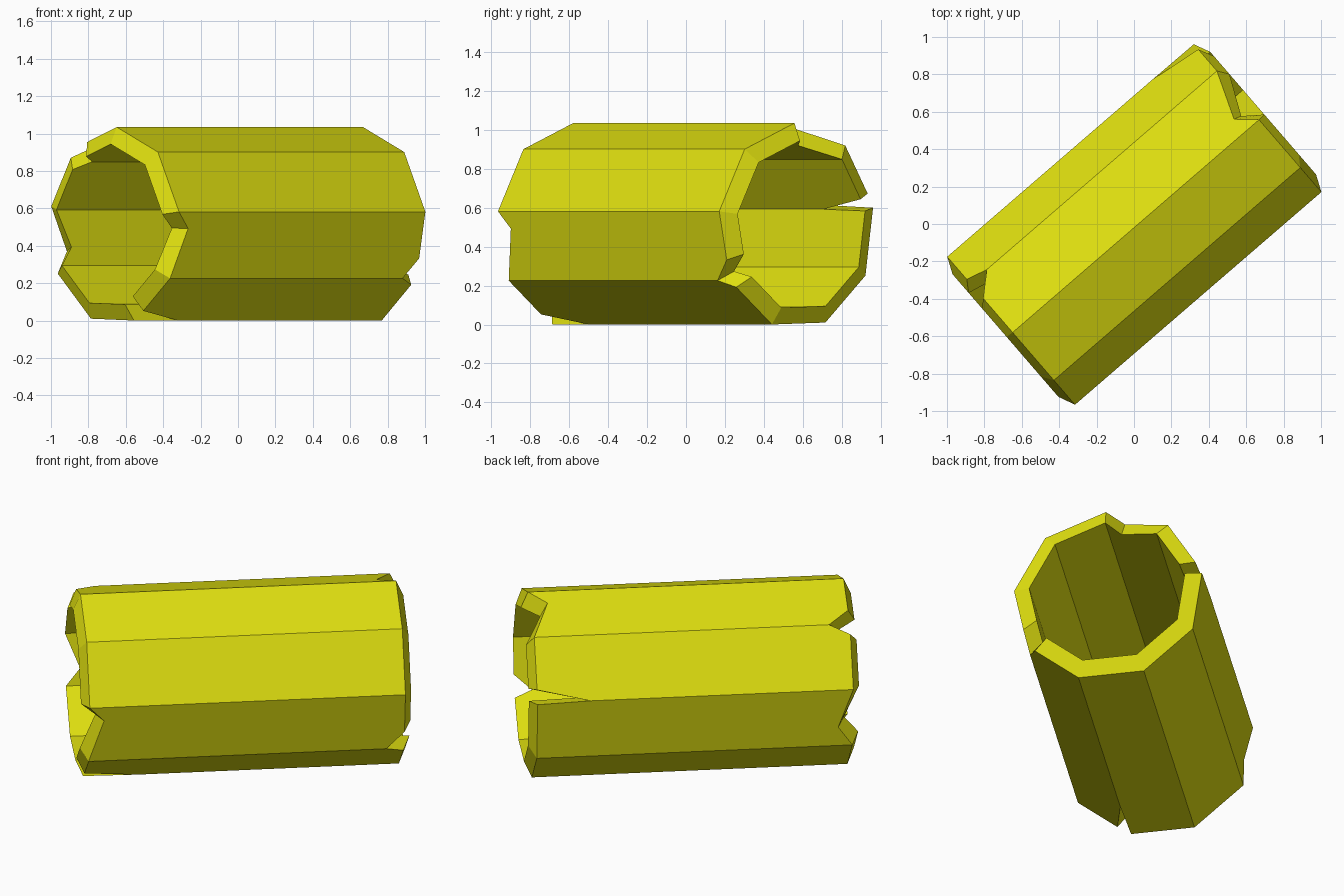
import bpy, bmesh, math
from mathutils import Vector

if "Cube" in bpy.data.objects:
    bpy.data.objects.remove(bpy.data.objects["Cube"])

SIDES = 9
R_OUT, R_IN = 0.531, 0.44
CENTRE_Z = 0.504
YAW, ROLL = math.radians(40.8), math.radians(1.6)
END, LIP = 0.87, 0.04          # outer half length, inner lip overhang

# Broken rims: {corner position around the tube: how far along the axis}
near_rim = {k: -END for k in range(SIDES)}
near_rim.update({2.25: -0.79, 3.77: -END, 4: -0.568, 4.03: -END,
                 6.33: -0.79, 7.84: -END, 8: -0.755, 8.3: -END})
far_rim = {k: END for k in range(SIDES)}
far_rim.update({2.7: END, 3: 0.772, 3.15: END, 6.97: END,
                7: 0.579, 7.2: END, 8.74: 0.771})

axis = Vector((math.cos(YAW), math.sin(YAW), 0))
side = Vector((math.sin(YAW), -math.cos(YAW), 0))


def corner(k, r):
    a = ROLL + math.tau * k / SIDES
    return side * (r * math.sin(a)) + Vector((0, 0, CENTRE_Z + r * math.cos(a)))


def point(u, t, r):
    k = math.floor(u)
    return corner(k, r).lerp(corner(k + 1, r), u - k) + axis * t


bm = bmesh.new()


def ring(rim, r, lip):
    verts = {}
    for u, t in sorted(rim.items()):
        deep = abs(t) < 0.7    # long cracks end at the same depth inside
        shift = 0 if deep else math.copysign(lip, t)
        verts[u] = bm.verts.new(point(u, t + shift, r))
    return verts


def span(verts, k):
    """Rim vertices along one flat side, both corners included."""
    return [verts[u] for u in sorted(verts) if k <= u <= k + 1] + (
        [verts[0]] if k == SIDES - 1 else [])


outer = [ring(near_rim, R_OUT, 0), ring(far_rim, R_OUT, 0)]
inner = [ring(near_rim, R_IN, LIP), ring(far_rim, R_IN, LIP)]

# Flat sides, outside and inside
for near, far in (outer, inner):
    for k in range(SIDES):
        bm.faces.new(span(near, k) + span(far, k)[::-1])

# Wall thickness at both broken ends
for o, i in zip(outer, inner):
    us = sorted(o)
    for a, b in zip(us, us[1:] + us[:1]):
        bm.faces.new((o[a], o[b], i[b], i[a]))

bmesh.ops.recalc_face_normals(bm, faces=bm.faces)
mesh = bpy.data.meshes.new("broken_tube")
bm.to_mesh(mesh)
bm.free()

yellow = bpy.data.materials.new("yellow")
yellow.diffuse_color = (0.75, 0.75, 0.005, 1)
yellow.use_nodes = True
yellow.node_tree.nodes["Principled BSDF"].inputs["Base Color"].default_value = yellow.diffuse_color
mesh.materials.append(yellow)
tube = bpy.data.objects.new("broken_tube", mesh)
bpy.context.collection.objects.link(tube)
